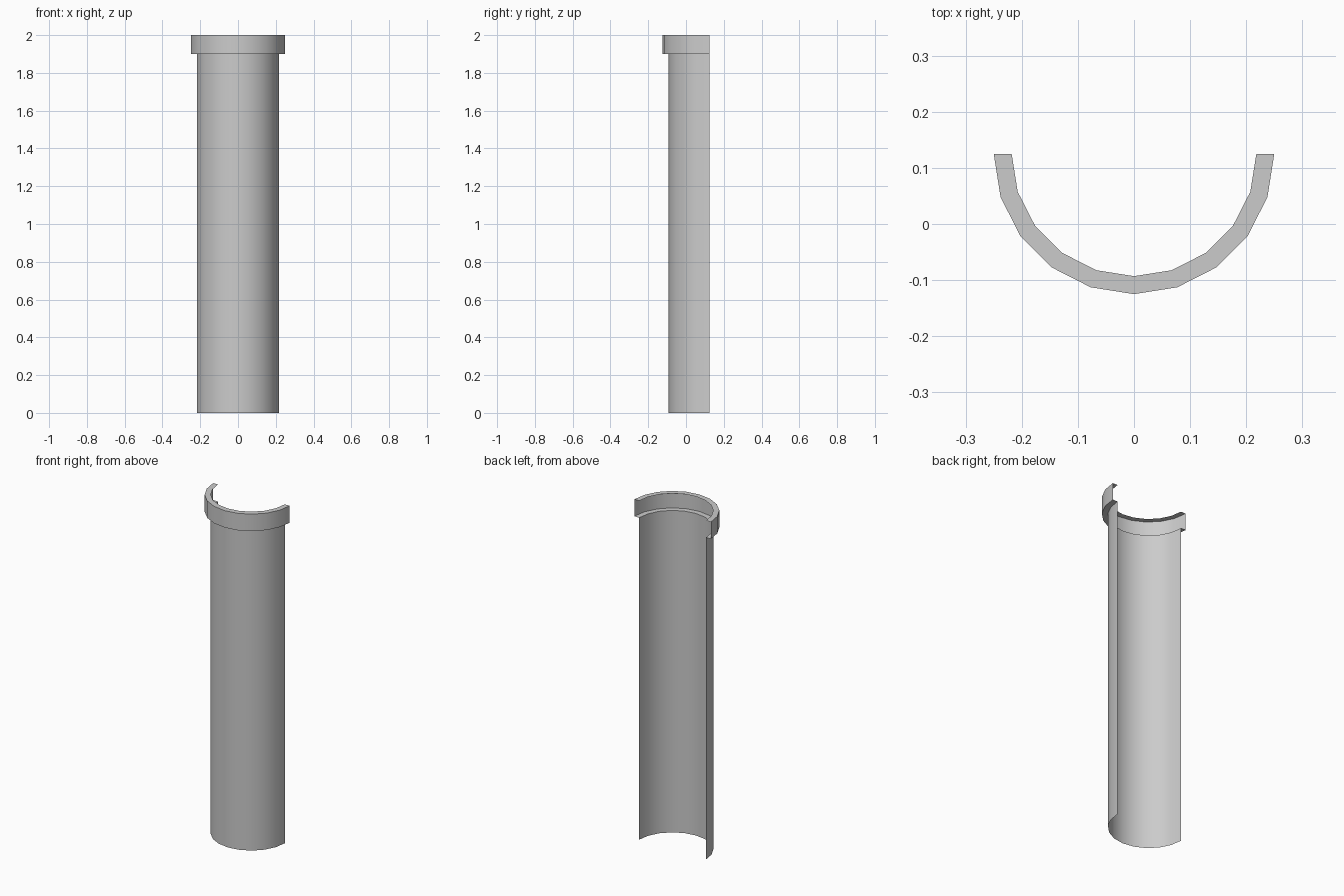
import bpy
import bmesh
from math import pi, cos, sin

cube = bpy.data.objects.get("Cube")
if cube:
    bpy.data.objects.remove(cube, do_unlink=True)

PIPE_R, COLLAR_R = 0.218, 0.25
COLLAR_Z, TOP_Z = 1.9, 2.0
SEGMENTS = 10

grey = bpy.data.materials.new("light_grey")
grey.use_nodes = True
colour = (0.6, 0.6, 0.6, 1)
grey.diffuse_color = colour
grey.node_tree.nodes["Principled BSDF"].inputs["Base Color"].default_value = colour


def half_turn(name, profile):
    """Sweep a (radius, height) profile through a half circle as an open sheet."""
    bm = bmesh.new()
    columns = []
    for i in range(SEGMENTS + 1):
        a = pi + pi * i / SEGMENTS
        columns.append([bm.verts.new((r * cos(a), r * sin(a) + COLLAR_R / 2, z))
                        for r, z in profile])
    for c, d in zip(columns, columns[1:]):
        for k in range(len(profile) - 1):
            bm.faces.new((c[k], d[k], d[k + 1], c[k + 1]))
    mesh = bpy.data.meshes.new(name)
    bm.to_mesh(mesh)
    bm.free()
    mesh.materials.append(grey)
    obj = bpy.data.objects.new(name, mesh)
    bpy.context.collection.objects.link(obj)
    bpy.ops.object.select_all(action="DESELECT")
    obj.select_set(True)
    bpy.context.view_layer.objects.active = obj
    bpy.ops.object.shade_smooth_by_angle(angle=pi / 6)
    return obj


# Long half-round channel
half_pipe = half_turn("half_pipe", [(PIPE_R, 0), (PIPE_R, COLLAR_Z)])

# Hollow collar: lower ledge, outer band and top lip, open on the inside
collar = half_turn("collar", [(PIPE_R, COLLAR_Z), (COLLAR_R, COLLAR_Z),
                              (COLLAR_R, TOP_Z), (PIPE_R, TOP_Z)])
